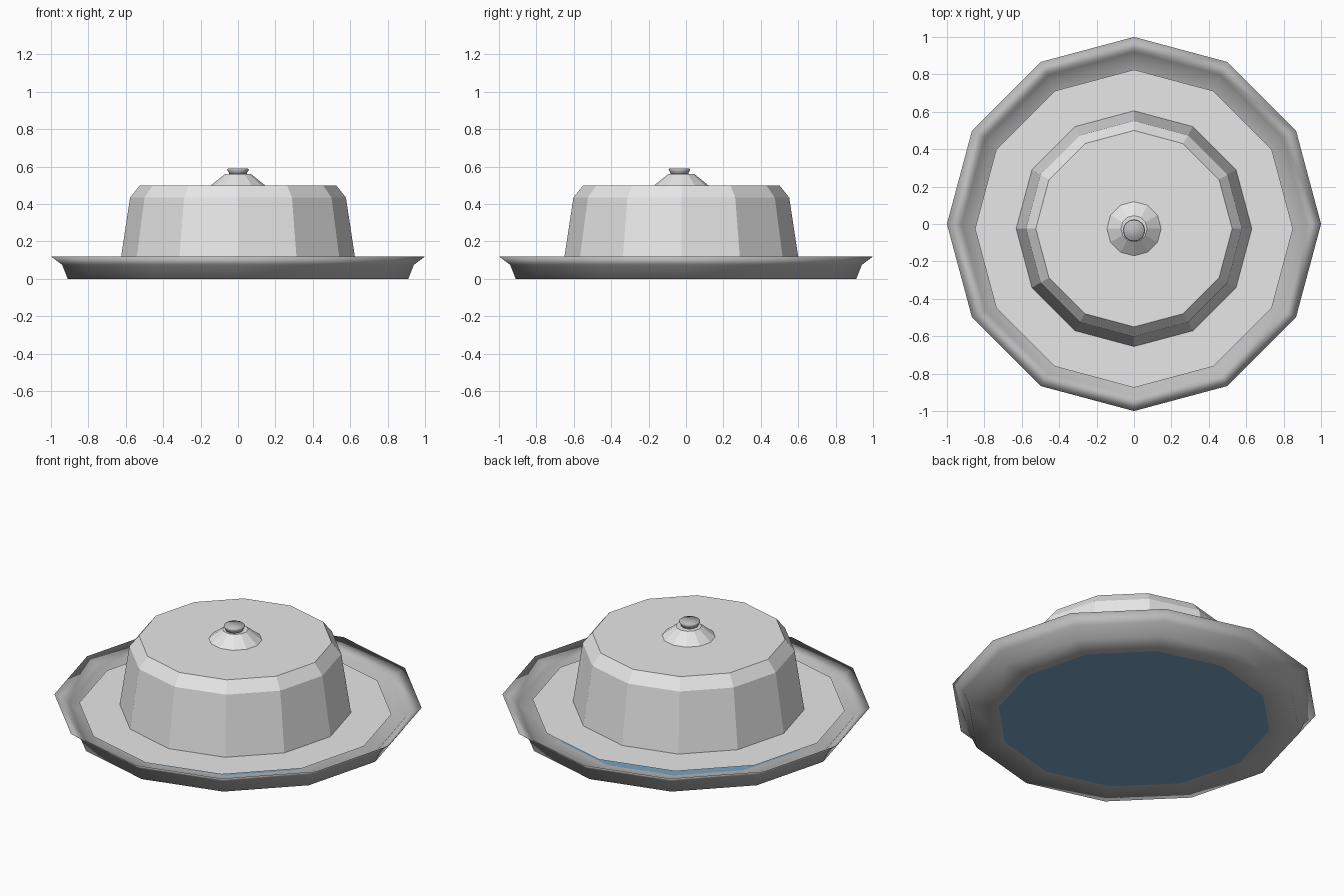
import bpy
import bmesh
from math import cos, sin, tau

if "Cube" in bpy.data.objects:
    bpy.data.objects.remove(bpy.data.objects["Cube"], do_unlink=True)


def material(name, color):
    mat = bpy.data.materials.new(name)
    mat.use_nodes = True
    rgba = (*color, 1.0)
    mat.diffuse_color = rgba
    mat.node_tree.nodes["Principled BSDF"].inputs["Base Color"].default_value = rgba
    return mat


light_grey = material("light_grey", (0.8, 0.8, 0.8))
mid_grey = material("mid_grey", (0.5, 0.5, 0.5))
slate_blue = material("slate_blue", (0.2, 0.38, 0.56))


def lathe(name, profile, sides, y, mats, smooth=False, cap_start=False, cap_end=False):
    """Turn a (radius, height) profile, listed from bottom to top outside, around z."""
    bm = bmesh.new()
    rings = [[bm.verts.new((r * cos(tau * i / sides), y + r * sin(tau * i / sides), z))
              for i in range(sides)] for r, z in profile]
    for low, high in zip(rings, rings[1:]):
        for i in range(sides):
            j = (i + 1) % sides
            bm.faces.new((low[i], low[j], high[j], high[i]))
    if cap_start:
        bm.faces.new(rings[0][::-1])
    if cap_end:
        bm.faces.new(rings[-1])
    for face in bm.faces:
        face.smooth = smooth
        # the round centre panels take the last material
        if len(face.verts) == sides:
            face.material_index = len(mats) - 1
    mesh = bpy.data.meshes.new(name)
    bm.to_mesh(mesh)
    bm.free()
    for mat in mats:
        mesh.materials.append(mat)
    obj = bpy.data.objects.new(name, mesh)
    bpy.context.collection.objects.link(obj)
    return obj


SIDES = 12
LID_Y = -0.025

# Shallow plate: underside, flared lip, inner slope and blue centre panels
lathe("plate",
      [(0.745, 0), (0.91, 0), (0.94, 0.075), (1, 0.12),
       (0.92, 0.07), (0.88, 0.03), (0.745, 0.02)],
      SIDES, 0, [mid_grey, slate_blue], smooth=True, cap_start=True, cap_end=True)

# Faceted lid with its wide flat flange
lathe("lid",
      [(0.85, 0.085), (0.63, 0.085), (0.577, 0.435), (0.525, 0.5)],
      SIDES, LID_Y, [light_grey], cap_end=True)

# Low cone under the knob
lathe("knob_base", [(0.145, 0.5), (0.07, 0.56)],
      SIDES, LID_Y, [light_grey], cap_end=True)

# Small flared knob
lathe("knob", [(0.045, 0.555), (0.05, 0.57), (0.058, 0.583), (0.054, 0.59)],
      16, LID_Y - 0.01, [mid_grey], smooth=True, cap_start=True, cap_end=True)
